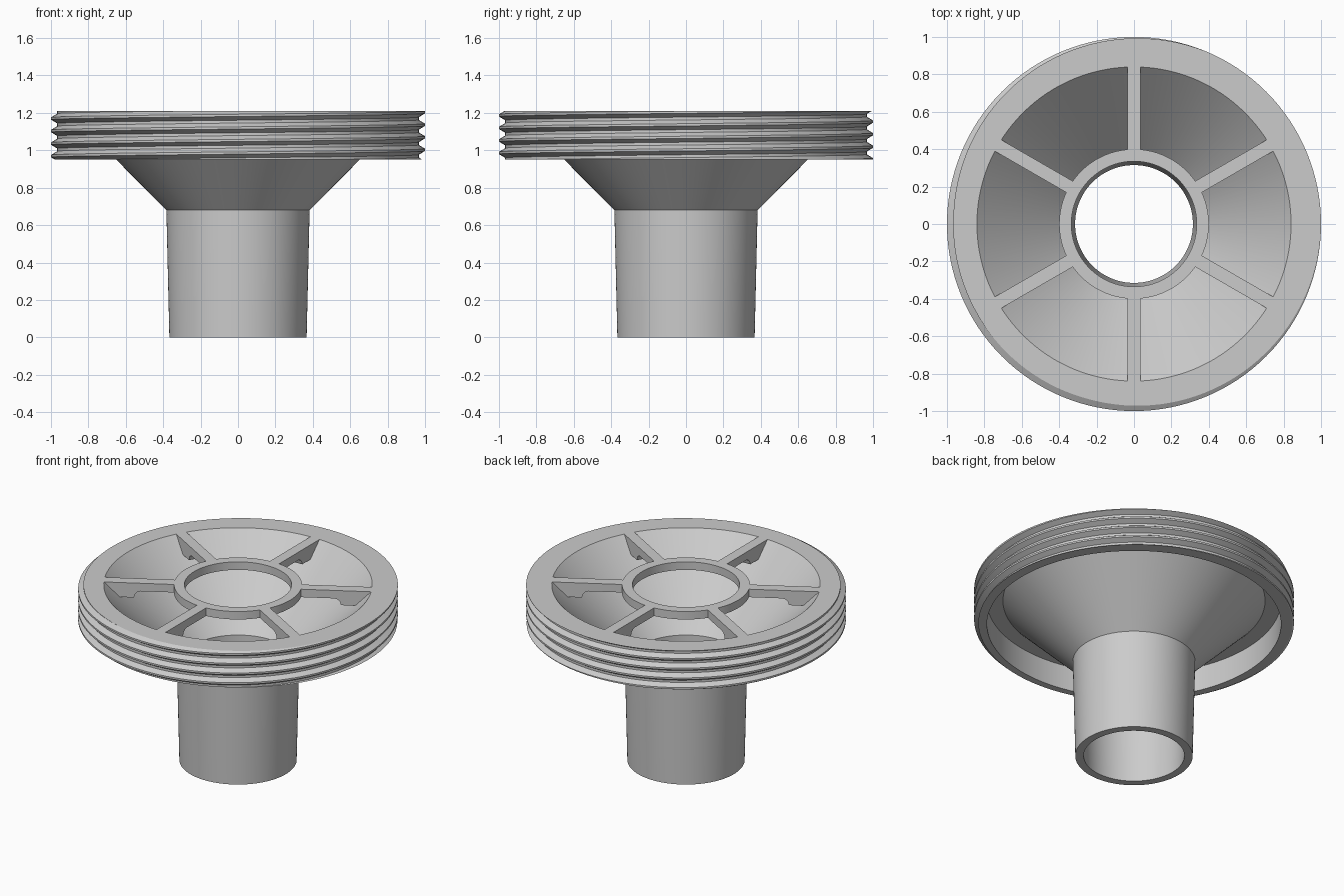
import bpy, bmesh
from math import pi, cos, sin, radians
from mathutils import Matrix

if "Cube" in bpy.data.objects:
    bpy.data.objects.remove(bpy.data.objects["Cube"])

grey = bpy.data.materials.new("light_grey")
grey.use_nodes = True
colour = (0.6, 0.6, 0.6, 1)
grey.diffuse_color = colour
grey.node_tree.nodes["Principled BSDF"].inputs["Base Color"].default_value = colour

TOP, BOTTOM = 1.21, 0.95
PITCH, ROOT, CREST = 0.067, 0.967, 1.0
SEGMENTS = 128


def finish(name, bm):
    bmesh.ops.remove_doubles(bm, verts=bm.verts, dist=1e-5)
    bmesh.ops.recalc_face_normals(bm, faces=bm.faces)
    mesh = bpy.data.meshes.new(name)
    bm.to_mesh(mesh)
    bm.free()
    mesh.materials.append(grey)
    obj = bpy.data.objects.new(name, mesh)
    bpy.context.collection.objects.link(obj)
    bpy.ops.object.select_all(action='DESELECT')
    obj.select_set(True)
    bpy.context.view_layer.objects.active = obj
    bpy.ops.object.shade_smooth_by_angle(angle=radians(25))
    return obj


def revolve(name, profile_at):
    """Sweep a closed (radius, height) profile that may vary with angle."""
    bm = bmesh.new()
    columns = []
    for i in range(SEGMENTS + 1):
        a = 2 * pi * i / SEGMENTS
        columns.append([bm.verts.new((r * cos(a), r * sin(a), z)) for r, z in profile_at(a)])
    for left, right in zip(columns, columns[1:]):
        for j in range(len(left)):
            bm.faces.new((left[j - 1], right[j - 1], right[j], left[j]))
    return finish(name, bm)


def thread_radius(offset):
    """Radius at a height offset from the nearest crest."""
    d = abs((offset + PITCH / 2) % PITCH - PITCH / 2)
    t = min(max((d - 0.006) / 0.02, 0), 1)
    return CREST + (ROOT - CREST) * t


def body_profile(a):
    # Hollow stem, funnel and flange
    points = [(0.84, TOP), (0.335, 0.705), (0.315, 0), (0.367, 0),
              (0.383, 0.68), (0.82, 1.12), (0.92, 1.12), (0.92, BOTTOM)]
    # Helical thread, trimmed flat at both ends
    start = 1.17 + PITCH * (a - pi) / (2 * pi)
    for turn in range(-5, 3):
        crest = start + turn * PITCH
        for d in (-0.026, -0.006, 0.006, 0.026):
            z = min(max(crest + d, BOTTOM), TOP)
            points.append((thread_radius(z - start), z))
    return points


revolve("threaded_funnel", body_profile)

# Central ring of the strainer
revolve("hub_ring", lambda a: [(0.335, TOP), (0.335, 1.155), (0.40, 1.155), (0.40, TOP)])

# Six spokes, thickened where they meet the funnel
spoke_profile = [(0.397, TOP), (0.397, 1.155), (0.61, 1.155), (0.63, 1.148),
                 (0.643, 1.135), (0.65, 1.11), (0.77, 1.11), (0.84, TOP)]
for i in range(6):
    bm = bmesh.new()
    face = bm.faces.new([bm.verts.new((r, -0.035, z)) for r, z in spoke_profile])
    side = bmesh.ops.extrude_face_region(bm, geom=[face])["geom"]
    bmesh.ops.translate(bm, vec=(0, 0.07, 0),
                        verts=[v for v in side if isinstance(v, bmesh.types.BMVert)])
    bmesh.ops.transform(bm, matrix=Matrix.Rotation(radians(30 + 60 * i), 4, 'Z'), verts=bm.verts)
    finish(f"spoke_{i + 1}", bm)
